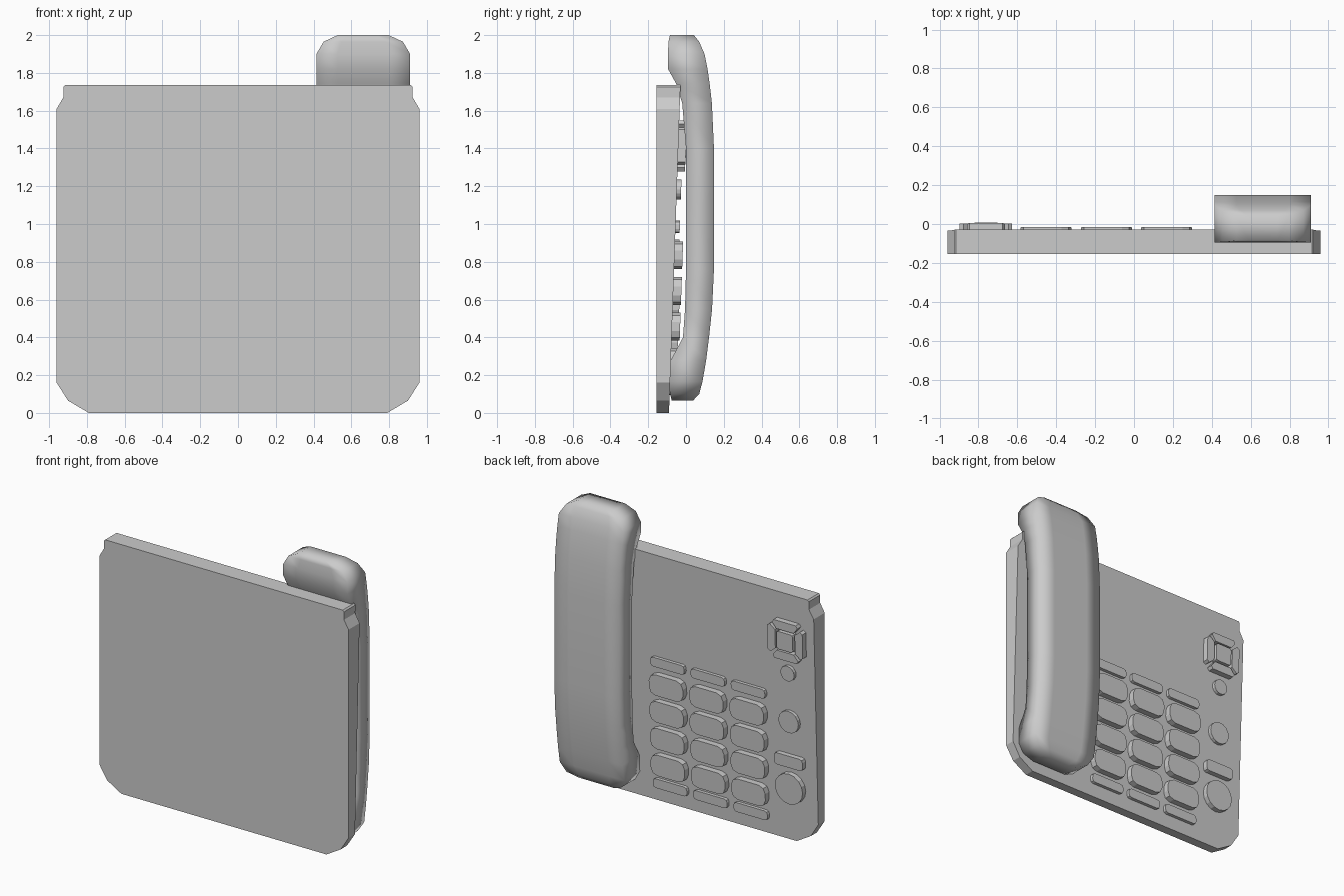
import bpy
import bmesh
from math import cos, sin, pi

cube = bpy.data.objects.get("Cube")
if cube:
    bpy.data.objects.remove(cube, do_unlink=True)

grey = bpy.data.materials.new("light_grey_plastic")
grey.use_nodes = True
colour = (0.6, 0.6, 0.6, 1)
grey.diffuse_color = colour
grey.node_tree.nodes["Principled BSDF"].inputs["Base Color"].default_value = colour


def face_y(z):
    """Depth of the sloping panel that carries the keys."""
    return -0.09 + 0.035 * z


def finish(name, bm, smooth=False):
    bmesh.ops.recalc_face_normals(bm, faces=bm.faces)
    mesh = bpy.data.meshes.new(name)
    bm.to_mesh(mesh)
    bm.free()
    for poly in mesh.polygons:
        poly.use_smooth = smooth
    mesh.materials.append(grey)
    obj = bpy.data.objects.new(name, mesh)
    bpy.context.collection.objects.link(obj)
    return obj


def loft(name, rings, smooth=False):
    """Skin a list of equal rings and cap both ends."""
    bm = bmesh.new()
    loops = [[bm.verts.new(p) for p in ring] for ring in rings]
    for a, b in zip(loops, loops[1:]):
        for i in range(len(a)):
            j = (i + 1) % len(a)
            bm.faces.new((a[i], a[j], b[j], b[i]))
    bm.faces.new(loops[0])
    bm.faces.new(loops[-1])
    return finish(name, bm, smooth)


def key(name, outline, x, z, height):
    """Raise an outline out of the sloping panel."""
    pts = [(x + u, z + v) for u, v in outline]
    loft(name, [[(u, face_y(v) + h, v) for u, v in pts] for h in (-0.01, height)])


def rounded(w, h, r, steps=2):
    pts = []
    for q, (sx, sz) in enumerate([(1, 1), (-1, 1), (-1, -1), (1, -1)]):
        for s in range(steps + 1):
            a = (q + s / steps) * pi / 2
            pts.append((sx * (w / 2 - r) + r * cos(a), sz * (h / 2 - r) + r * sin(a)))
    return pts


def disc(r, sides=16):
    return [(r * cos(2 * pi * i / sides), r * sin(2 * pi * i / sides)) for i in range(sides)]


# Base slab with clipped lower corners and notched upper corners
half = [(0.79, 0), (0.90, 0.065), (0.96, 0.16), (0.96, 1.61),
        (0.925, 1.67), (0.925, 1.725), (0.915, 1.735)]
outline = half + [(-x, z) for x, z in reversed(half)]
loft("base", [[(x, -0.155, z) for x, z in outline],
              [(x, face_y(z), z) for x, z in outline]])

# Handset: height, inner depth, outer depth, half width
stations = [(2.0, -0.085, 0.042, 0.135), (1.965, -0.093, 0.07, 0.21),
            (1.9, -0.095, 0.098, 0.248), (1.82, -0.095, 0.114, 0.248),
            (1.745, -0.053, 0.125, 0.248), (1.64, -0.02, 0.137, 0.248),
            (1.4, 0, 0.148, 0.248), (0.76, 0, 0.148, 0.248),
            (0.55, -0.005, 0.138, 0.248), (0.40, -0.016, 0.122, 0.248),
            (0.28, -0.08, 0.107, 0.248), (0.165, -0.085, 0.087, 0.248),
            (0.10, -0.084, 0.07, 0.21), (0.065, -0.075, 0.037, 0.135)]
rings = []
for z, inner, outer, w in stations:
    across = [-w, -w * 0.55, w * 0.55, w]
    rings.append([(0.663 + u, inner, z) for u in across]
                 + [(0.663 + u, outer, z) for u in reversed(across)])
loft("handset", rings, smooth=True)

# Number pad with a row of slim keys above and below
for col, x in enumerate((0.168, -0.142, -0.453)):
    for row in range(4):
        key(f"number_key_{row}_{col}", rounded(0.262, 0.147, 0.05), x, 0.835 - 0.189 * row, 0.043)
    key(f"upper_slim_key_{col}", rounded(0.262, 0.065, 0.022), x, 0.985, 0.023)
    key(f"lower_slim_key_{col}", rounded(0.262, 0.065, 0.022), x, 0.127, 0.023)

# Side column of function keys
side_x = -0.762
key("small_round_key", disc(0.053), side_x, 1.182, 0.023)
key("medium_round_key", disc(0.077), side_x, 0.84, 0.023)
key("function_bar_key", rounded(0.22, 0.082, 0.022), side_x, 0.565, 0.035)
key("large_round_key", disc(0.107), side_x, 0.372, 0.035)

# Navigation pad: four wedge keys around a square one
pad_z = 1.414
key("navigation_centre", rounded(0.125, 0.125, 0.015), side_x, pad_z, 0.045)
wedge = [(-0.085, 0.135), (0.085, 0.135), (0.098, 0.116),
         (0.066, 0.076), (-0.066, 0.076), (-0.098, 0.116)]
for i, side in enumerate(("top", "left", "bottom", "right")):
    c, s = round(cos(i * pi / 2)), round(sin(i * pi / 2))
    key(f"navigation_{side}", [(c * u - s * v, s * u + c * v) for u, v in wedge],
        side_x, pad_z, 0.04)
